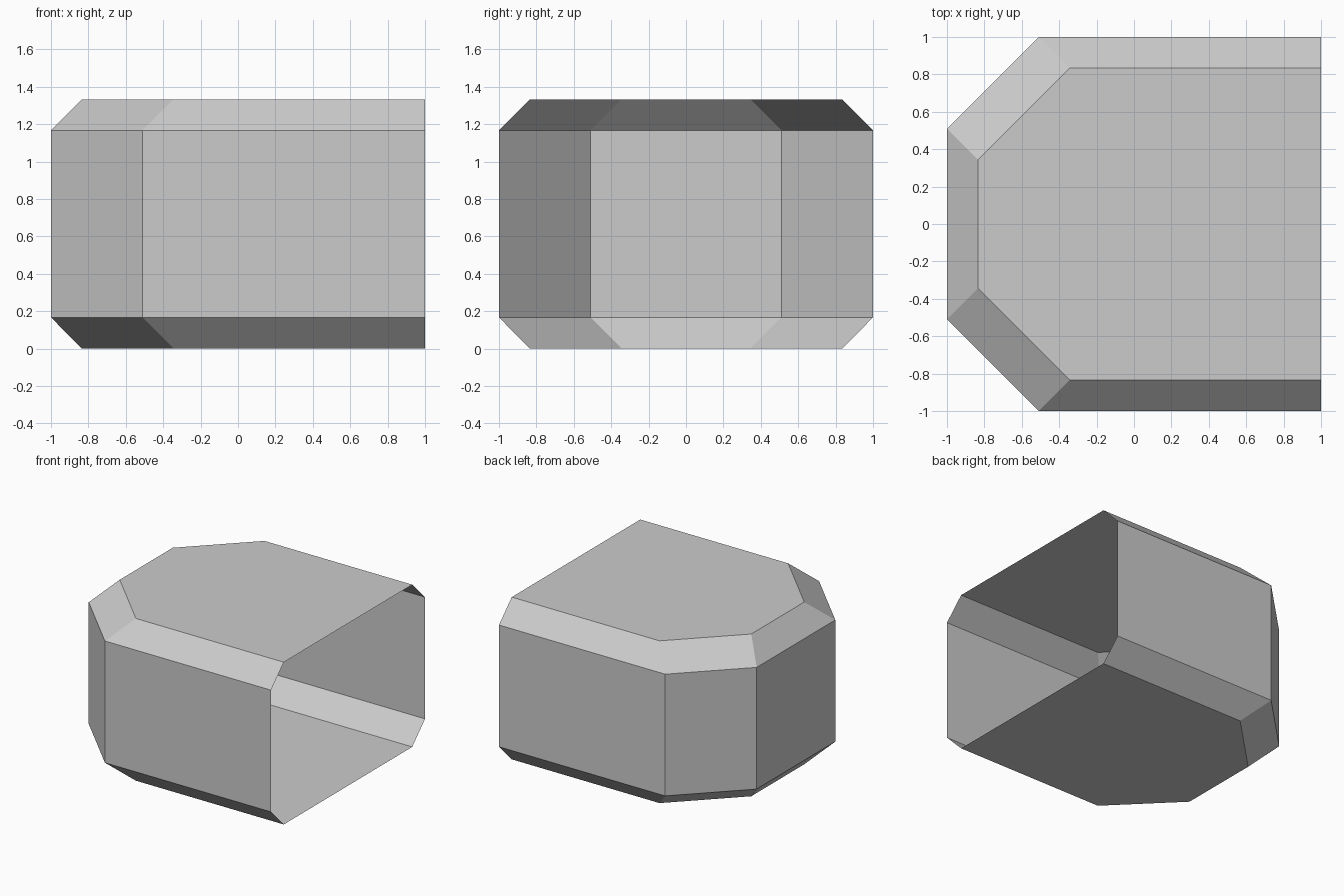
import bpy
import bmesh

cube = bpy.data.objects.get("Cube")
if cube:
    bpy.data.objects.remove(cube, do_unlink=True)

# Plain grey shell material
grey = bpy.data.materials.new("light grey")
grey.use_nodes = True
colour = (0.6, 0.6, 0.6, 1)
grey.diffuse_color = colour
grey.node_tree.nodes["Principled BSDF"].inputs["Base Color"].default_value = colour


def outline(half, corner):
    """Plan path with two cut corners, open on the +x side."""
    side = [(1, -half), (-corner, -half), (-half, -corner)]
    return side + [(x, -y) for x, y in reversed(side)]


# Stacked outlines: narrow floor, full-width walls, narrow roof
wide, narrow = outline(1, 0.51), outline(0.834, 0.344)
levels = [(narrow, 0), (wide, 0.167), (wide, 1.167), (narrow, 1.333)]

bm = bmesh.new()
rings = [[bm.verts.new((x, y, z)) for x, y in path] for path, z in levels]

# Sloped edges and upright walls
for low, high in zip(rings, rings[1:]):
    for i in range(len(low) - 1):
        bm.faces.new((low[i + 1], low[i], high[i], high[i + 1]))

# Floor and roof
bm.faces.new(rings[0])
bm.faces.new(reversed(rings[-1]))
bm.normal_update()

# Turn all faces outwards, judged by the roof
bmesh.ops.recalc_face_normals(bm, faces=bm.faces[:])
bm.faces.ensure_lookup_table()
if bm.faces[-1].normal.z < 0:
    bmesh.ops.reverse_faces(bm, faces=bm.faces[:])

mesh = bpy.data.meshes.new("open_shell")
bm.to_mesh(mesh)
bm.free()
mesh.materials.append(grey)
shell = bpy.data.objects.new("open_shell", mesh)
bpy.context.collection.objects.link(shell)
